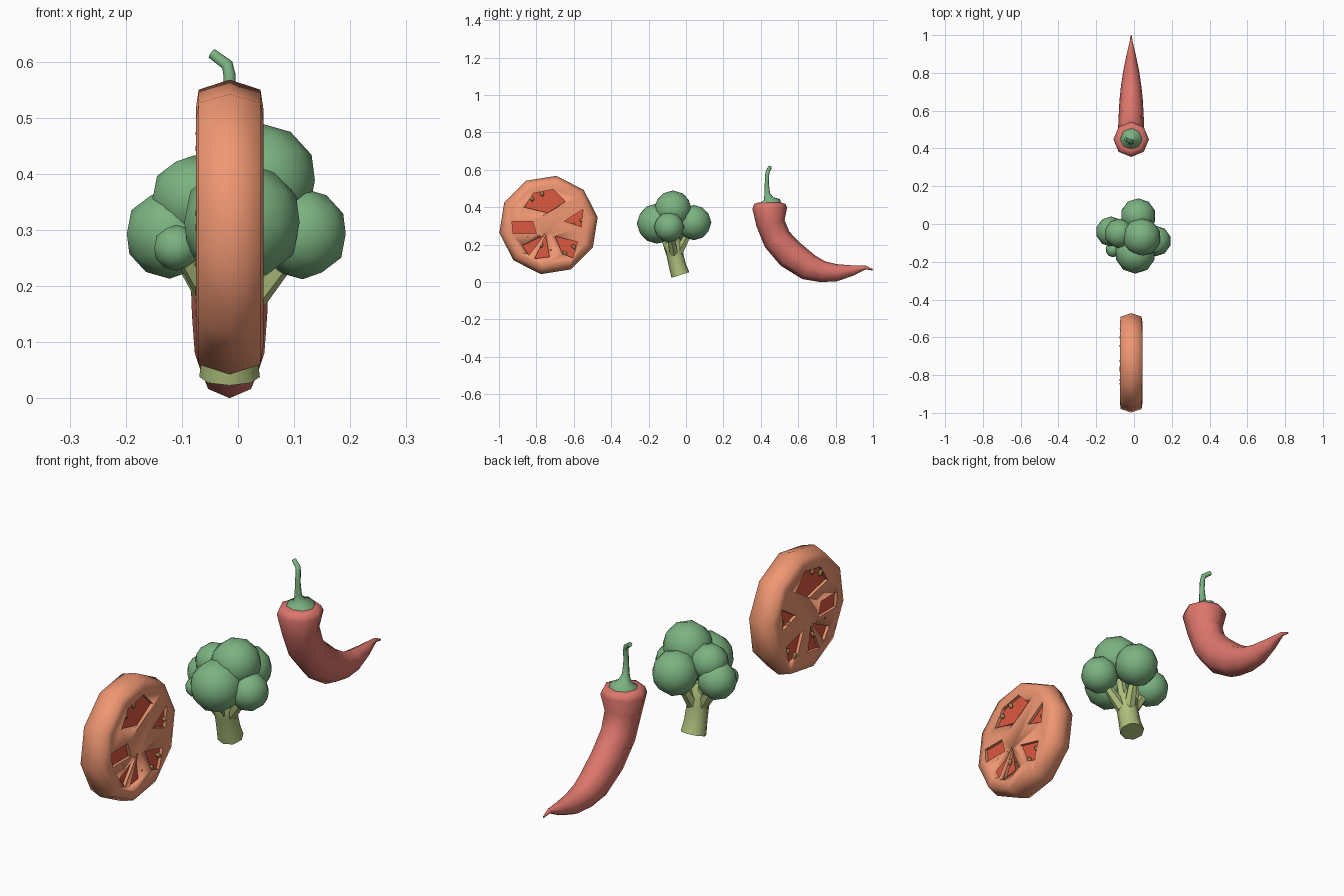
import bpy, bmesh, math
from mathutils import Vector, Matrix

if "Cube" in bpy.data.objects:
    bpy.data.objects.remove(bpy.data.objects["Cube"])


def material(name, r, g, b):
    m = bpy.data.materials.new(name)
    m.diffuse_color = (r, g, b, 1)
    m.use_nodes = True
    m.node_tree.nodes["Principled BSDF"].inputs["Base Color"].default_value = m.diffuse_color
    return m


TOMATO = material("tomato_flesh", 0.87, 0.31, 0.17)
JELLY = material("tomato_jelly", 0.72, 0.10, 0.05)
SEED = material("seed", 0.36, 0.20, 0.07)
GREEN = material("leaf_green", 0.20, 0.45, 0.22)
STALK = material("stalk_green", 0.42, 0.52, 0.20)
CHILI = material("chili_red", 0.72, 0.18, 0.15)
CX = -0.015  # shared centre plane of slice and chili


def finish(bm, name, mat, angle=60):
    bmesh.ops.recalc_face_normals(bm, faces=bm.faces)
    me = bpy.data.meshes.new(name)
    bm.to_mesh(me)
    bm.free()
    ob = bpy.data.objects.new(name, me)
    bpy.context.collection.objects.link(ob)
    if mat:
        me.materials.append(mat)
    smooth(ob, angle)
    return ob


def smooth(ob, angle):
    bpy.ops.object.select_all(action='DESELECT')
    ob.select_set(True)
    bpy.context.view_layer.objects.active = ob
    bpy.ops.object.shade_smooth_by_angle(angle=math.radians(angle))


def skin(bm, rings):
    """Bridge rings of points and cap both ends."""
    loops = [[bm.verts.new(p) for p in ring] for ring in rings]
    n = len(loops[0])
    for a, b in zip(loops, loops[1:]):
        for i in range(n):
            j = (i + 1) % n
            bm.faces.new((a[i], a[j], b[j], b[i]))
    bm.faces.new(loops[0][::-1])
    bm.faces.new(loops[-1])


def tube(bm, rows, sides):
    """Rows of (x, y, z, radius across, radius along)."""
    pts = [Vector(r[:3]) for r in rows]
    rings = []
    for k, r in enumerate(rows):
        t = (pts[min(k + 1, len(pts) - 1)] - pts[max(k - 1, 0)]).normalized()
        u = Vector((1, 0, 0))
        u = (u - t * u.dot(t)).normalized()
        v = t.cross(u)
        ring = []
        for i in range(sides):
            a = math.tau * i / sides
            ring.append(pts[k] + u * r[3] * math.cos(a) + v * r[4] * math.sin(a))
        rings.append(ring)
    skin(bm, rings)


# Tomato slice: ten-sided disc lying across x
TY, TZ = -0.735, 0.305
profile = [(-0.06, 0.215), (-0.055, 0.248), (0, 0.266), (0.055, 0.248), (0.06, 0.215)]
bm = bmesh.new()
skin(bm, [[(CX + x, TY + r * math.cos(a), TZ + r * math.sin(a))
           for a in (math.radians(81 + 36 * i) for i in range(10))] for x, r in profile])
tomato = finish(bm, "tomato_slice", TOMATO, 85)

# Seed chambers, as (y, z) outlines
wedges = [
    [(-0.865, 0.40), (-0.815, 0.475), (-0.71, 0.495), (-0.645, 0.43), (-0.74, 0.37)],
    [(-0.93, 0.325), (-0.82, 0.325), (-0.80, 0.26), (-0.925, 0.26)],
    [(-0.65, 0.325), (-0.55, 0.39), (-0.56, 0.295)],
    [(-0.875, 0.195), (-0.84, 0.145), (-0.76, 0.25)],
    [(-0.81, 0.125), (-0.73, 0.135), (-0.75, 0.25)],
    [(-0.70, 0.245), (-0.58, 0.215), (-0.605, 0.13), (-0.66, 0.15)],
]


def prisms(name, half, mat):
    bm = bmesh.new()
    for w in wedges:
        skin(bm, [[(CX + s * half, y, z) for y, z in w] for s in (-1, 1)])
    return finish(bm, name, mat, 30)


cutter = prisms("chamber_cutter", 0.09, None)
cutter.hide_render = True
mod = tomato.modifiers.new("chambers", 'BOOLEAN')
mod.operation = 'DIFFERENCE'
mod.solver = 'EXACT'
mod.object = cutter
smooth(tomato, 85)
bpy.ops.object.modifier_move_to_index(modifier=mod.name, index=0)
bpy.ops.object.modifier_apply(modifier=mod.name)
bpy.data.objects.remove(cutter)
prisms("tomato_jelly", 0.047, JELLY)

# Seeds on both cut faces
seeds = [(-0.825, 0.445), (-0.77, 0.472), (-0.555, 0.33), (-0.605, 0.305), (-0.845, 0.24),
         (-0.76, 0.257), (-0.775, 0.197), (-0.725, 0.172), (-0.60, 0.188), (-0.647, 0.153)]
bm = bmesh.new()
for s in (-1, 1):
    for y, z in seeds:
        turn = math.atan2(z - TZ, y - TY) - math.pi / 2
        m = (Matrix.Translation((CX + s * 0.052, y, z)) @ Matrix.Rotation(turn, 4, 'X')
             @ Matrix.Diagonal((0.010, 0.011, 0.015, 1)))
        bmesh.ops.create_uvsphere(bm, u_segments=6, v_segments=4, radius=1, matrix=m)
finish(bm, "tomato_seeds", SEED, 60)

# Broccoli florets: x, y, z, radius
florets = [
    (-0.122, -0.04, 0.293, 0.080), (-0.11, -0.135, 0.268, 0.041),
    (-0.078, -0.05, 0.355, 0.078), (0.007, -0.155, 0.313, 0.108),
    (0.040, -0.07, 0.388, 0.102), (0.115, -0.09, 0.293, 0.081),
    (0.022, 0.042, 0.318, 0.094),
]
bm = bmesh.new()
for x, y, z, r in florets:
    bmesh.ops.create_icosphere(bm, subdivisions=2, radius=r, matrix=Matrix.Translation((x, y, z)))
finish(bm, "broccoli_florets", GREEN, 60)

# Broccoli stalk and its branches
bm = bmesh.new()
tube(bm, [(CX, -0.030, 0.038, 0.054, 0.050), (CX, -0.045, 0.085, 0.048, 0.046),
          (CX, -0.06, 0.15, 0.046, 0.045), (CX, -0.07, 0.20, 0.052, 0.052),
          (CX, -0.07, 0.25, 0.030, 0.030)], 8)
for x, y, z, r in florets:
    tube(bm, [(CX + (x - CX) * 0.15, -0.06 + (y + 0.06) * 0.15, 0.15, 0.027, 0.027),
              (x * 0.85, -0.06 + (y + 0.06) * 0.85, z - r * 0.35, 0.018, 0.018)], 6)
finish(bm, "broccoli_stalk", STALK, 50)

# Chili body: y, z, radius across x, radius in plane
body = [(0.448, 0.425, 0.062, 0.062), (0.448, 0.418, 0.084, 0.084), (0.448, 0.395, 0.094, 0.093),
        (0.452, 0.315, 0.074, 0.077), (0.487, 0.228, 0.070, 0.077), (0.560, 0.147, 0.067, 0.080),
        (0.655, 0.080, 0.062, 0.072), (0.730, 0.056, 0.054, 0.057), (0.805, 0.050, 0.043, 0.046),
        (0.890, 0.062, 0.026, 0.028), (0.960, 0.078, 0.009, 0.010), (0.998, 0.066, 0.003, 0.004)]
bm = bmesh.new()
tube(bm, [(CX, *row) for row in body], 8)
finish(bm, "chili_body", CHILI, 60)

# Chili cap and bent stem: x, y, z, radius
stem = [(CX, 0.448, 0.415, 0.062), (CX, 0.448, 0.432, 0.056), (CX, 0.442, 0.446, 0.026),
        (CX, 0.434, 0.475, 0.015), (CX, 0.432, 0.530, 0.011), (CX, 0.434, 0.575, 0.011),
        (-0.019, 0.438, 0.594, 0.011), (-0.046, 0.449, 0.614, 0.010)]
bm = bmesh.new()
tube(bm, [(*row, row[3]) for row in stem], 8)
finish(bm, "chili_stem", GREEN, 60)
